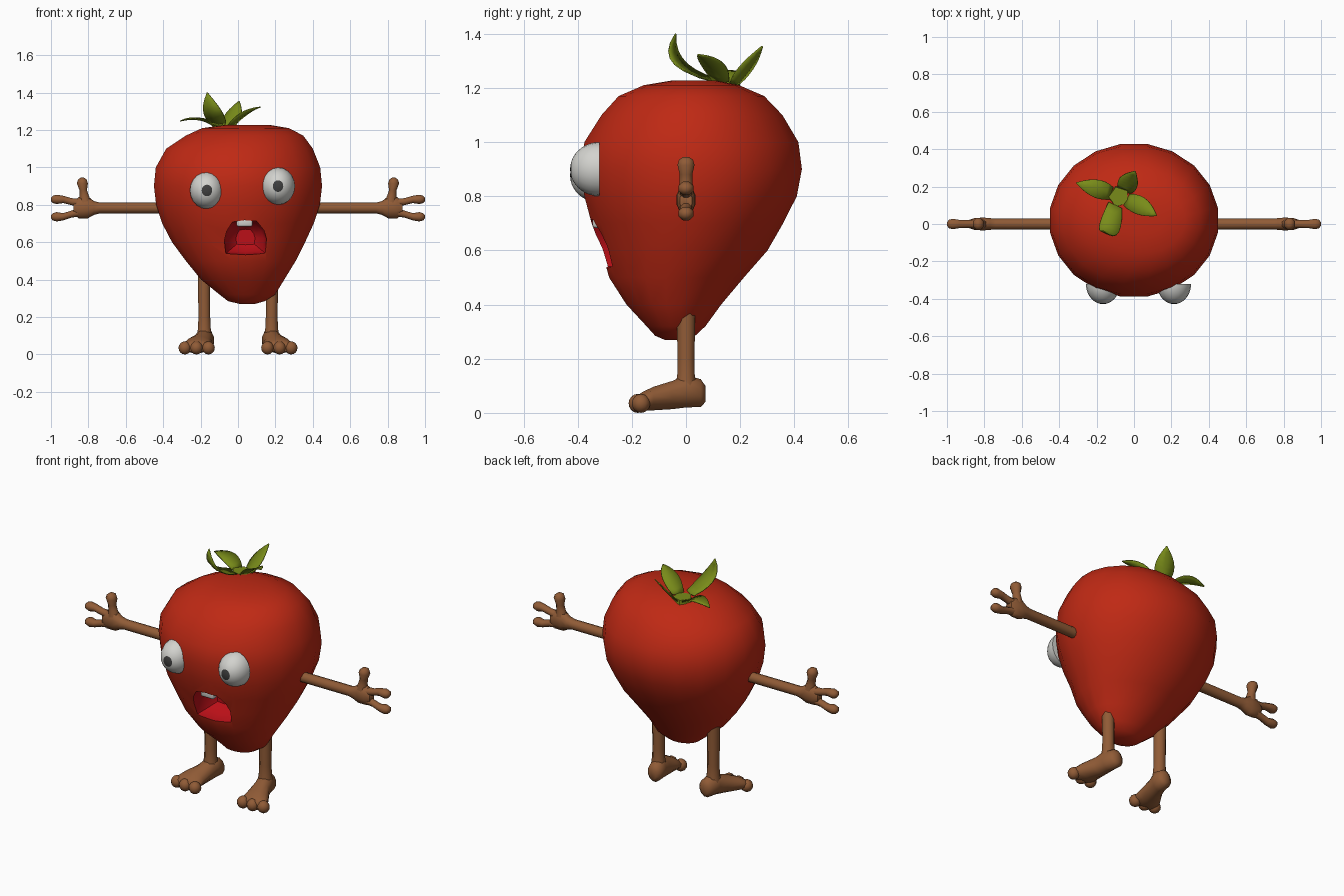
import bpy, bmesh, math
from mathutils import Vector

if "Cube" in bpy.data.objects:
    bpy.data.objects.remove(bpy.data.objects["Cube"])


def material(name, rgb):
    m = bpy.data.materials.new(name)
    m.use_nodes = True
    m.diffuse_color = (*rgb, 1)
    m.node_tree.nodes["Principled BSDF"].inputs["Base Color"].default_value = (*rgb, 1)
    return m


RED = material("berry red", (0.52, 0.022, 0.007))
MOUTH = material("mouth crimson", (0.5, 0.005, 0.009))
BROWN = material("limb brown", (0.28, 0.105, 0.037))
GREEN = material("leaf green", (0.19, 0.26, 0.01))
WHITE = material("eye white", (0.65, 0.65, 0.62))
PUPIL = material("pupil grey", (0.05, 0.05, 0.05))


def finish(name, bm, mats, angle=60):
    """Turn a bmesh into a named, smoothly shaded object."""
    bmesh.ops.recalc_face_normals(bm, faces=bm.faces)
    mesh = bpy.data.meshes.new(name)
    bm.to_mesh(mesh)
    bm.free()
    for m in mats:
        mesh.materials.append(m)
    ob = bpy.data.objects.new(name, mesh)
    bpy.context.collection.objects.link(ob)
    smooth(ob, angle)
    return ob


def smooth(ob, angle):
    bpy.ops.object.select_all(action="DESELECT")
    ob.select_set(True)
    bpy.context.view_layer.objects.active = ob
    bpy.ops.object.shade_smooth_by_angle(angle=math.radians(angle))


def skin(bm, rings):
    """Bridge rings of points into a closed tube."""
    rows = [[bm.verts.new(p) for p in ring] for ring in rings]
    n = len(rows[0])
    for a, b in zip(rows, rows[1:]):
        for i in range(n):
            j = (i + 1) % n
            bm.faces.new((a[i], a[j], b[j], b[i]))
    bm.faces.new(rows[0])
    bm.faces.new(rows[-1])


def loft(name, axis, sections, mat, sides=10, flip=1):
    """Sections are x, y, z and two radii across the given axis."""
    u, v = [i for i in range(3) if i != "XYZ".index(axis)]
    rings = []
    for *c, ru, rv in sections:
        ring = []
        for k in range(sides):
            t = math.tau * (k + 0.5) / sides
            p = list(c)
            p[u] += ru * math.cos(t)
            p[v] += rv * math.sin(t)
            p[0] *= flip
            ring.append(p)
        rings.append(ring)
    bm = bmesh.new()
    skin(bm, rings)
    return finish(name, bm, [mat])


def ellipsoid(name, center, radii, mat):
    bm = bmesh.new()
    bmesh.ops.create_uvsphere(bm, u_segments=12, v_segments=8, radius=1)
    bmesh.ops.scale(bm, vec=radii, verts=bm.verts)
    bmesh.ops.translate(bm, vec=center, verts=bm.verts)
    return finish(name, bm, [mat])


# Berry body
body = loft("berry_body", "Z", [
    (0.05, -0.04, 0.27, 0.04, 0.04), (0.045, -0.04, 0.285, 0.1, 0.075),
    (0.05, -0.037, 0.32, 0.15, 0.11), (0.025, -0.045, 0.4, 0.225, 0.177),
    (0.015, -0.035, 0.5, 0.297, 0.252), (0.003, -0.005, 0.6, 0.36, 0.31),
    (0, 0.005, 0.7, 0.41, 0.358), (0, 0.017, 0.8, 0.443, 0.397),
    (0, 0.02, 0.9, 0.455, 0.413), (0, 0.02, 1.0, 0.445, 0.4),
    (0.008, 0.022, 1.1, 0.397, 0.338), (0.035, 0.02, 1.17, 0.318, 0.272),
    (0.04, 0.02, 1.21, 0.235, 0.178), (0.05, 0.03, 1.227, 0.12, 0.085)], RED, 20)
body.data.materials.append(MOUTH)

# Open mouth, hollowed out of the body
outline = [(-0.065, 0.54), (0.04, 0.533), (0.147, 0.54), (0.152, 0.62), (0.138, 0.665),
           (0.1, 0.712), (0.035, 0.718), (-0.03, 0.708), (-0.06, 0.66), (-0.073, 0.61)]
bm = bmesh.new()
skin(bm, [[(0.04 + (x - 0.04) * s, y, 0.63 + (z - 0.63) * s) for x, z in outline]
          for y, s in ((-0.5, 1), (-0.28, 1), (-0.22, 0.85), (-0.18, 0.45))])
for f in bm.faces:
    f.material_index = 1
cutter = finish("mouth_cutter", bm, [RED, MOUTH])
cutter.hide_render = True
cut = body.modifiers.new("mouth", "BOOLEAN")
cut.operation = "DIFFERENCE"
cut.solver = "EXACT"
cut.object = cutter
bpy.context.view_layer.objects.active = body
bpy.ops.object.modifier_apply(modifier="mouth")
bpy.data.objects.remove(cutter)
smooth(body, 40)

# Upper tooth
bm = bmesh.new()
bmesh.ops.create_cube(bm, size=1)
bmesh.ops.scale(bm, vec=(0.085, 0.04, 0.05), verts=bm.verts)
bmesh.ops.translate(bm, vec=(0.035, -0.325, 0.708), verts=bm.verts)
bmesh.ops.bevel(bm, geom=bm.edges[:], offset=0.01, segments=2, affect="EDGES", profile=0.5)
finish("tooth", bm, [WHITE])

# Half-dome eyes with the pupil on the rings round the front pole
for name, x, z in (("right_eye", -0.166, 0.877), ("left_eye", 0.214, 0.9)):
    bm = bmesh.new()
    bmesh.ops.create_uvsphere(bm, u_segments=20, v_segments=20, radius=1)
    for f in bm.faces:
        f.material_index = int(f.calc_center_median().z > 0.95)
    bmesh.ops.bisect_plane(bm, geom=bm.verts[:] + bm.edges[:] + bm.faces[:], dist=1e-4,
                           plane_co=(0, 0, 0), plane_no=(0, 0, 1), clear_inner=True)
    rim = [e for e in bm.edges if e.is_boundary]
    bmesh.ops.contextual_create(bm, geom=rim)
    for v in bm.verts:
        a, b, c = v.co
        v.co = (x + 0.091 * a, -0.32 - 0.108 * c, z + 0.1 * b)
    finish(name, bm, [WHITE, PUPIL])

# Arms, hands, legs and feet on both sides
for side, s in (("left", 1), ("right", -1)):
    loft(side + "_arm", "X", [
        (0.4, 0, 0.783, 0.03, 0.029), (0.74, 0, 0.783, 0.03, 0.029),
        (0.77, 0, 0.783, 0.033, 0.037), (0.805, 0, 0.787, 0.036, 0.06),
        (0.85, 0, 0.785, 0.034, 0.058), (0.88, 0, 0.783, 0.024, 0.035)], BROWN, 10, s)
    for part, za, zb in (("upper", 0.805, 0.829), ("lower", 0.765, 0.736)):
        loft(f"{side}_{part}_finger", "X", [
            (0.83, 0, za, 0.028, 0.028), (0.89, 0, (za + zb) / 2, 0.022, 0.02),
            (0.935, 0, zb, 0.024, 0.021), (0.97, 0, zb, 0.03, 0.027),
            (0.99, 0, zb, 0.024, 0.021), (1.0, 0, zb, 0.009, 0.009)], BROWN, 8, s)
    loft(side + "_thumb", "Z", [
        (0.815, 0, 0.8, 0.04, 0.034), (0.822, 0, 0.85, 0.026, 0.026),
        (0.828, 0, 0.88, 0.022, 0.025), (0.832, 0, 0.915, 0.032, 0.034),
        (0.832, 0, 0.935, 0.025, 0.028), (0.832, 0, 0.945, 0.01, 0.012)], BROWN, 8, s)
    loft(side + "_leg", "Z", [
        (0.18, 0, 0.08, 0.045, 0.045), (0.18, 0, 0.14, 0.037, 0.035),
        (0.18, 0, 0.2, 0.034, 0.034), (0.182, 0, 0.46, 0.036, 0.038)], BROWN, 8, s)
    loft(side + "_foot", "Y", [
        (0.17, 0.072, 0.07, 0.022, 0.03), (0.17, 0.055, 0.073, 0.044, 0.053),
        (0.178, 0, 0.08, 0.05, 0.062), (0.19, -0.05, 0.066, 0.053, 0.054),
        (0.212, -0.12, 0.053, 0.073, 0.045), (0.222, -0.16, 0.043, 0.085, 0.036),
        (0.226, -0.185, 0.038, 0.07, 0.024)], BROWN, 12, s)
    for toe, x, y in (("inner", 0.158, -0.178), ("middle", 0.222, -0.178), ("outer", 0.284, -0.166)):
        ellipsoid(f"{side}_{toe}_toe", (s * x, y, 0.035), (0.034, 0.034, 0.035), BROWN)


# Curled leaves
def leaf(name, base, bend, tip, half_width):
    base, bend, tip = Vector(base), Vector(bend), Vector(tip)
    across = (tip - base).cross(Vector((0, 0, 1))).normalized()
    bm = bmesh.new()
    rows, steps = [], 7
    for i in range(steps + 1):
        t = i / steps
        p = base * (1 - t) ** 2 + bend * 2 * t * (1 - t) + tip * t * t
        w = half_width * (0.62 + 1.5 * t - 2.1 * t ** 2) if t < 1 else 0.002
        lift = Vector((0, 0, 0.2 * w))
        rows.append([bm.verts.new(q) for q in (p - across * w + lift, p, p + across * w + lift)])
    for a, b in zip(rows, rows[1:]):
        for k in range(2):
            bm.faces.new((a[k], a[k + 1], b[k + 1], b[k]))
    ob = finish(name, bm, [GREEN])
    ob.modifiers.new("thickness", "SOLIDIFY").thickness = 0.005


leaf("front_leaf", (-0.1, 0.1, 1.222), (-0.14, -0.09, 1.26), (-0.165, -0.04, 1.4), 0.065)
leaf("back_leaf", (-0.055, 0.18, 1.212), (-0.03, 0.22, 1.26), (0.005, 0.28, 1.355), 0.06)
leaf("left_leaf", (-0.04, 0.13, 1.22), (0.04, 0.1, 1.3), (0.12, 0.045, 1.325), 0.055)
leaf("right_leaf", (-0.12, 0.165, 1.215), (-0.2, 0.19, 1.28), (-0.31, 0.22, 1.25), 0.055)

# Crown joining the leaves
loft("leaf_crown", "Z", [(-0.08, 0.145, 1.2, 0.06, 0.06), (-0.08, 0.145, 1.224, 0.055, 0.055)],
     GREEN, 5)
